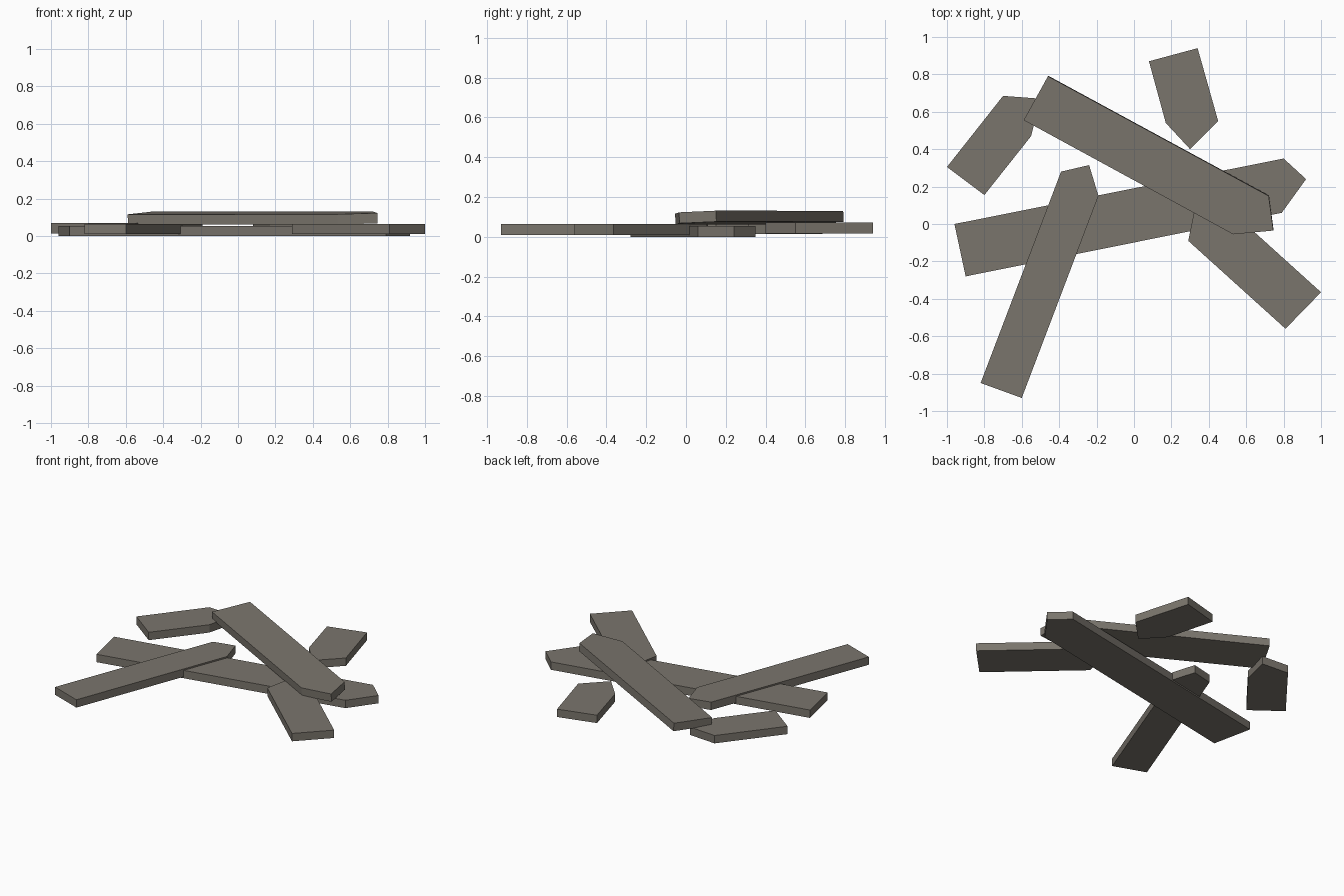
import bpy, bmesh
from mathutils import Vector

if "Cube" in bpy.data.objects:
    bpy.data.objects.remove(bpy.data.objects["Cube"])

wood = bpy.data.materials.new("weathered_wood")
wood.diffuse_color = (0.195, 0.178, 0.152, 1)
wood.use_nodes = True
wood.node_tree.nodes["Principled BSDF"].inputs["Base Color"].default_value = wood.diffuse_color


def plank(name, outline, z, thick=0.055, tilt=0.0):
    """Extruded board; tilt raises the edge away from the line of its last two points."""
    a = Vector(outline[0])
    side = (Vector(outline[-1]) - a).normalized()   # square-cut end, across the board
    bm = bmesh.new()
    low = []
    shift = Vector((-side.x, -side.y, 0)) * tilt * thick
    for p in outline:
        d = (Vector(p) - a).dot(side)
        low.append(Vector((p[0], p[1], z + d * tilt)))
    bottom = [bm.verts.new(v - shift) for v in low]
    top = [bm.verts.new(v + Vector((0, 0, thick))) for v in low]
    bm.faces.new(bottom)
    bm.faces.new(top)
    n = len(outline)
    for i in range(n):
        j = (i + 1) % n
        bm.faces.new((bottom[i], bottom[j], top[j], top[i]))
    bmesh.ops.recalc_face_normals(bm, faces=bm.faces)
    me = bpy.data.meshes.new(name)
    bm.to_mesh(me)
    bm.free()
    me.materials.append(wood)
    ob = bpy.data.objects.new(name, me)
    bpy.context.collection.objects.link(ob)


# Boards: square end first, then the pointed end
plank("long_bottom_plank",
      [(-0.90, -0.28), (0.79, 0.06), (0.92, 0.24), (0.80, 0.35), (-0.96, 0.0)], 0.0)
plank("front_left_plank",
      [(-0.60, -0.93), (-0.19, 0.15), (-0.24, 0.315), (-0.39, 0.28), (-0.82, -0.85)], 0.01)
plank("front_right_plank",
      [(0.81, -0.56), (1.0, -0.365), (0.48, 0.105), (0.33, 0.11), (0.29, -0.09)], 0.01)
plank("back_left_plank",
      [(-0.80, 0.155), (-0.55, 0.47), (-0.50, 0.67), (-0.70, 0.685), (-1.0, 0.305)], 0.014)
plank("back_right_plank",
      [(0.34, 0.94), (0.08, 0.87), (0.17, 0.54), (0.30, 0.40), (0.45, 0.55)], 0.018)

# Top board leans slightly towards the front
plank("top_plank",
      [(-0.59, 0.555), (0.53, -0.055), (0.745, -0.035), (0.72, 0.15), (-0.46, 0.79)],
      0.061, tilt=0.055)
